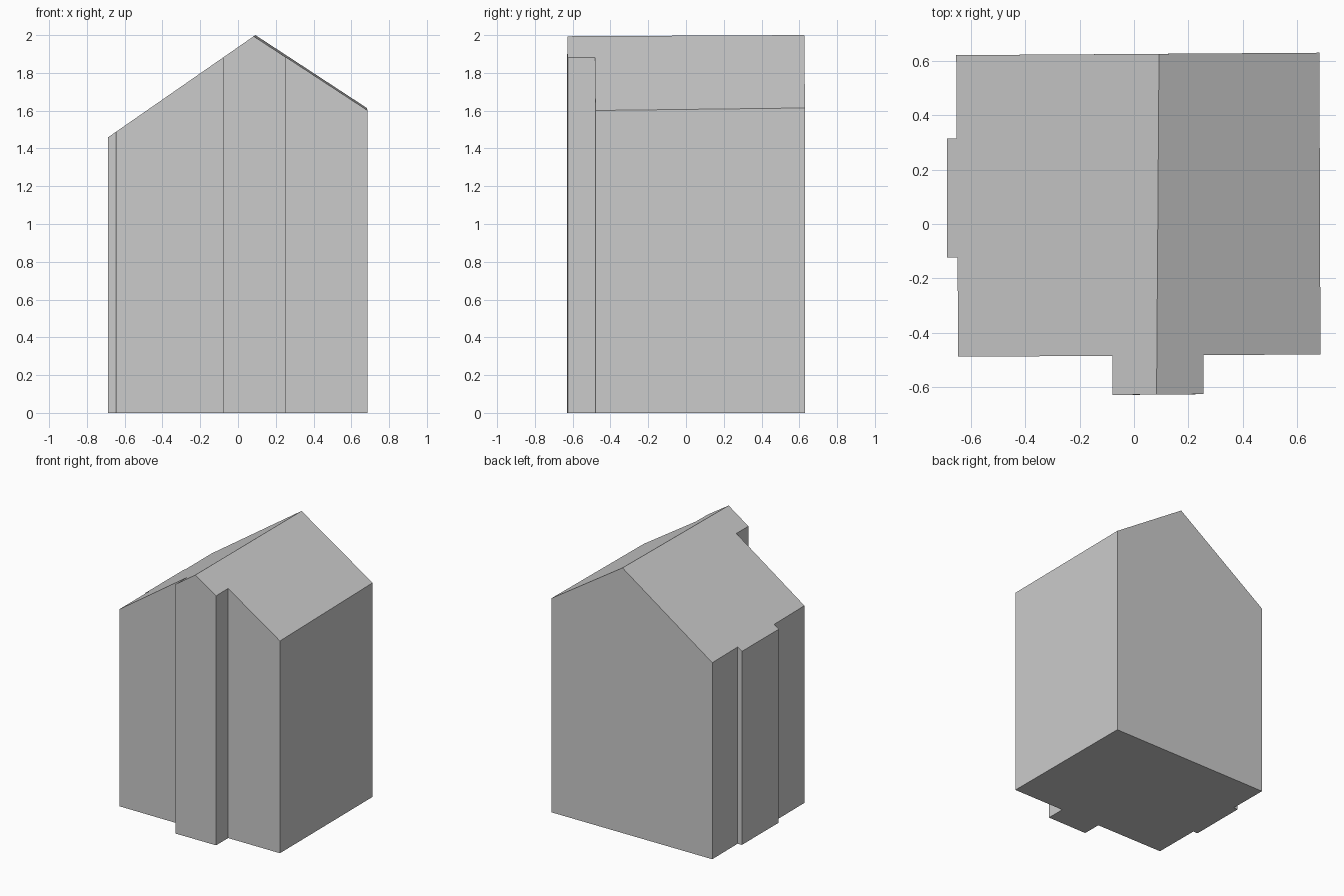
import bpy, bmesh

if "Cube" in bpy.data.objects:
    bpy.data.objects.remove(bpy.data.objects["Cube"])

# one flat stone grey
grey = bpy.data.materials.new("stone_grey")
grey.diffuse_color = (0.6, 0.6, 0.6, 1)
grey.use_nodes = True
grey.node_tree.nodes["Principled BSDF"].inputs["Base Color"].default_value = grey.diffuse_color

# footprint halves, each running from one ridge end to the other (counter-clockwise)
right_half = [(0.083, -0.627), (0.255, -0.626), (0.255, -0.482), (0.686, -0.48), (0.682, 0.63), (0.092, 0.626)]
left_half = [(0.092, 0.626), (-0.654, 0.621), (-0.652, 0.315), (-0.687, 0.315), (-0.687, -0.124),
             (-0.649, -0.124), (-0.647, -0.487), (-0.08, -0.486), (-0.08, -0.629), (0.083, -0.627)]


def roof_height(x, y):
    """Gable roof with a slightly skewed ridge."""
    d = x - (0.0875 + 0.0072 * y)
    return 1.997 + 0.005 * y - (0.654 if d > 0 else 0.694) * abs(d)


# house body: floor, two roof slopes, and a wall under every roof edge
bm = bmesh.new()
outline = right_half + left_half[1:-1]
low = {p: bm.verts.new((*p, 0)) for p in outline}
high = {p: bm.verts.new((*p, roof_height(*p))) for p in outline}
bm.faces.new([low[p] for p in reversed(outline)])
for half in (right_half, left_half):
    bm.faces.new([high[p] for p in half])

# the front and back gables are near flat across the ridge, so each is one face
n = len(outline)
ridge = {0, len(right_half) - 1}
for i, p in enumerate(outline):
    q = outline[(i + 1) % n]
    if i in ridge:
        before = outline[i - 1]
        bm.faces.new([low[before], low[p], low[q], high[q], high[p], high[before]])
    elif (i + 1) % n not in ridge:
        bm.faces.new([low[p], low[q], high[q], high[p]])
bmesh.ops.recalc_face_normals(bm, faces=bm.faces)

mesh = bpy.data.meshes.new("gabled_house")
bm.to_mesh(mesh)
bm.free()
mesh.materials.append(grey)
bpy.context.collection.objects.link(bpy.data.objects.new("gabled_house", mesh))
